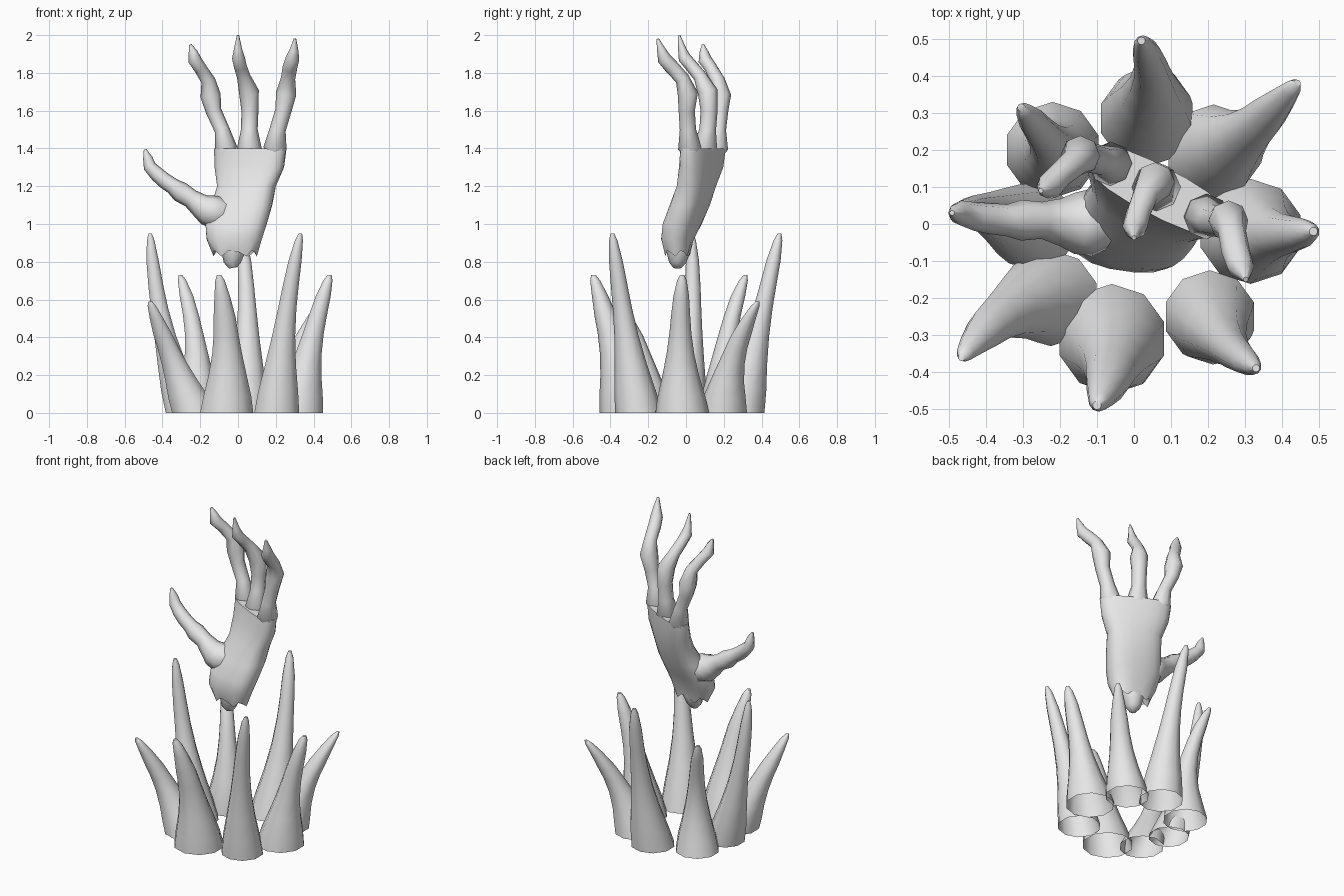
import bpy, bmesh, math
from mathutils import Vector

grey = bpy.data.materials.new("pale_grey")
grey.diffuse_color = (0.8, 0.8, 0.8, 1)
UP = Vector((0, 0, 1))


def loft(name, rings, bottom=False, top=True):
    """Skin a stack of equal-sized rings; optionally cap the ends."""
    bm = bmesh.new()
    vs = [[bm.verts.new(p) for p in ring] for ring in rings]
    n = len(vs[0])
    for a, b in zip(vs, vs[1:]):
        for i in range(n):
            j = (i + 1) % n
            bm.faces.new((a[i], a[j], b[j], b[i]))
    if bottom:
        bm.faces.new(vs[0][::-1])
    if top:
        bm.faces.new(vs[-1])
    me = bpy.data.meshes.new(name)
    bm.to_mesh(me)
    bm.free()
    me.materials.append(grey)
    ob = bpy.data.objects.new(name, me)
    bpy.context.collection.objects.link(ob)
    bpy.ops.object.select_all(action='DESELECT')
    ob.select_set(True)
    bpy.context.view_layer.objects.active = ob
    bpy.ops.object.shade_smooth_by_angle(angle=math.radians(50))
    return ob


def tube(name, pts, sides=8):
    """Tapered tube through (x, y, z, radius) points."""
    P = [Vector(p[:3]) for p in pts]
    rings = []
    for k, p in enumerate(P):
        t = (P[min(k + 1, len(P) - 1)] - P[max(k - 1, 0)]).normalized()
        q = UP.rotation_difference(t)
        r = pts[k][3]
        rings.append([p + q @ Vector((r * math.cos(a), r * math.sin(a), 0))
                      for a in (math.tau * i / sides for i in range(sides))])
    return loft(name, rings, bottom=True)


# Ring of curved spikes, open underneath: base, middle, tip, height, radius, slimness
PROFILE = [(0, 1), (.12, .9), (.27, .72), (.43, .56), (.58, .46), (.7, .41),
           (.85, .29), (.96, .18), (1, .08)]


def spike(name, base, mid, tip, h, r, slim=1.0, sides=10):
    b, m, t = Vector(base), Vector(mid), Vector(tip)
    rings = []
    for f, s in PROFILE:
        s = s ** (slim if f < .8 else 1)
        c = b * (2 * (f - .5) * (f - 1)) + m * (4 * f * (1 - f)) + t * (2 * f * (f - .5))
        rings.append([(c.x + r * s * math.cos(a), c.y + r * s * math.sin(a), f * h)
                      for a in (math.tau * (i + .5) / sides for i in range(sides))])
    loft(name, rings)


spike("spike_front", (-.06, -.31), (-.06, -.385), (-.1, -.49), .73, .148)
spike("spike_front_right", (.205, -.25), (.25, -.325), (.33, -.39), .95, .125, 1.15)
spike("spike_right", (.315, -.02), (.385, -.03), (.485, -.02), .73, .142, 1.15)
spike("spike_back_right", (.215, .195), (.31, .25), (.44, .38), .59, .128)
spike("spike_back", (.035, .285), (.05, .39), (.02, .495), .95, .13, 1.2)
spike("spike_back_left", (-.22, .2), (-.225, .215), (-.305, .315), .73, .13, 1.2)
spike("spike_left", (-.27, -.01), (-.4, .03), (-.465, .03), .95, .118, 1.15)
spike("spike_front_left", (-.225, -.2), (-.35, -.245), (-.465, -.36), .59, .13)

# Palm: turned rounded-box sections (x, y, z, half width, half depth, turn)
SECTIONS = [(-.015, -.045, .84, .115, .065, -.1), (-.02, -.045, .92, .148, .083, -.15),
            (-.01, -.02, 1.0, .165, .095, -.22), (.02, .02, 1.1, .165, .092, -.3),
            (.045, .055, 1.2, .162, .082, -.4), (.06, .08, 1.3, .2, .072, -.46),
            (.065, .09, 1.4, .212, .066, -.48)]
N = 18
palm = []
for k, (x, y, z, w, d, turn) in enumerate(SECTIONS):
    ring = []
    for i in range(N):
        a = math.tau * i / N
        c, s = math.cos(a), math.sin(a)
        u = w * math.copysign(abs(c) ** .8, c)
        v = d * math.copysign(abs(s) ** .8, s)
        jag = (-.012, .02, .01)[i % 3] if k == 0 else 0   # torn wrist edge
        ring.append((x + u * math.cos(turn) - v * math.sin(turn),
                     y + u * math.sin(turn) + v * math.cos(turn), z + jag))
    palm.append(ring)
# Shallow hollow inside the torn wrist
hollow = [(-.02 + (p[0] + .02) * .75, -.04 + (p[1] + .04) * .75, .89) for p in palm[0]]
loft("palm", [hollow] + palm, bottom=True)
tube("wrist_stump", [(-.025, -.045, .768, .022), (-.03, -.045, .795, .045),
                     (-.025, -.04, .86, .066), (-.02, -.04, .95, .07)])

# Thumb and three bent, clawed fingers, their roots buried in the palm
tube("thumb", [(.02, .02, 1.07, .03), (-.06, .01, 1.06, .068), (-.12, .003, 1.06, .09),
               (-.16, .002, 1.075, .083), (-.2, .005, 1.098, .064), (-.25, .01, 1.135, .05),
               (-.305, .01, 1.17, .055), (-.345, .01, 1.2, .043), (-.39, .015, 1.23, .042),
               (-.43, .02, 1.265, .039), (-.468, .03, 1.305, .034), (-.478, .03, 1.35, .025),
               (-.492, .03, 1.395, .007)])
tube("finger_left", [(-.055, .157, 1.36, .035), (-.064, .163, 1.4, .06),
                     (-.085, .172, 1.5, .04), (-.13, .182, 1.6, .042),
                     (-.145, .185, 1.68, .054), (-.158, .168, 1.76, .038), (-.2, .132, 1.825, .034),
                     (-.23, .1, 1.87, .036), (-.238, .095, 1.91, .024), (-.252, .09, 1.95, .007)])
tube("finger_middle", [(.06, .093, 1.36, .04), (.06, .1, 1.4, .066),
                       (.06, .115, 1.5, .044), (.063, .122, 1.6, .045),
                       (.058, .115, 1.7, .053), (.03, .075, 1.78, .036), (.012, .03, 1.835, .034),
                       (.002, -.008, 1.88, .034), (0, -.02, 1.925, .022), (0, -.037, 2.0, .006)])
tube("finger_right", [(.19, .025, 1.36, .035), (.196, .02, 1.4, .062),
                      (.21, .01, 1.5, .043), (.24, .004, 1.6, .043),
                      (.255, .01, 1.69, .054), (.265, -.02, 1.77, .038), (.275, -.075, 1.83, .039),
                      (.288, -.115, 1.875, .037), (.296, -.13, 1.92, .024), (.302, -.15, 1.98, .007)])
